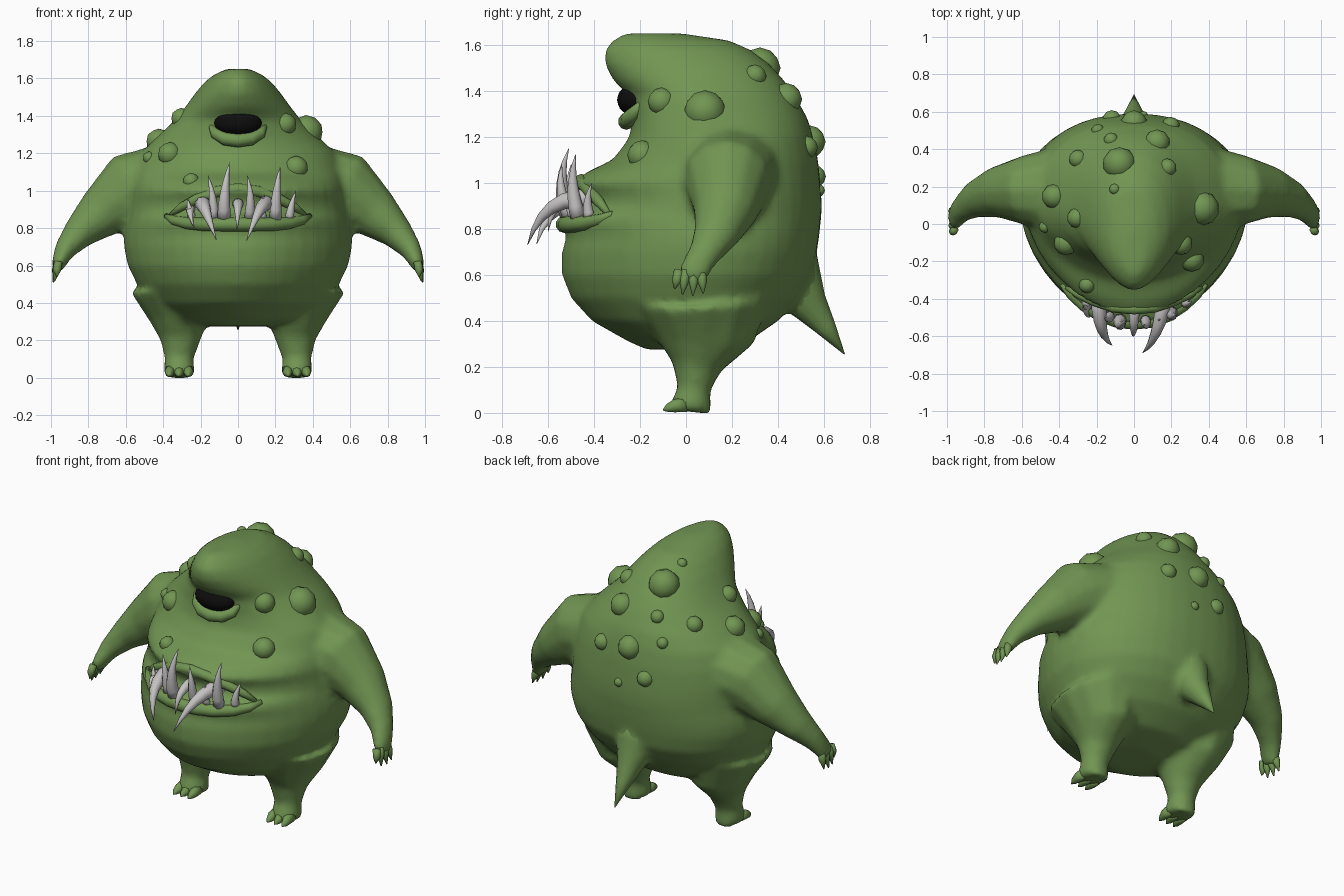
import bpy, bmesh, math
from mathutils import Vector


def material(name, rgb):
    m = bpy.data.materials.new(name)
    m.diffuse_color = (*rgb, 1)
    return m


SKIN = material("green skin", (0.165, 0.30, 0.085))
IVORY = material("grey ivory", (0.56, 0.54, 0.54))
BLACK = material("black", (0.004, 0.004, 0.004))


def make(name, bm, mat):
    bmesh.ops.recalc_face_normals(bm, faces=bm.faces)
    me = bpy.data.meshes.new(name)
    bm.to_mesh(me)
    bm.free()
    me.materials.append(mat)
    for p in me.polygons:
        p.use_smooth = True
    ob = bpy.data.objects.new(name, me)
    bpy.context.collection.objects.link(ob)
    return ob


def loft(bm, rings):
    """Skin a list of closed point rings and cap both ends."""
    vr = [[bm.verts.new(p) for p in r] for r in rings]
    n = len(vr[0])
    for a, b in zip(vr, vr[1:]):
        for i in range(n):
            j = (i + 1) % n
            bm.faces.new((a[i], a[j], b[j], b[i]))
    bm.faces.new(vr[0])
    bm.faces.new(vr[-1])


def tube(bm, path, side=(0, 1, 0), n=12):
    """Loft ellipses along a path of (point, radius along side, other radius)."""
    pts = [Vector(p[0]) for p in path]
    rings = []
    for i, (_, r1, r2) in enumerate(path):
        t = (pts[min(i + 1, len(pts) - 1)] - pts[max(i - 1, 0)]).normalized()
        u = Vector(side)
        u = (u - t * u.dot(t)).normalized()
        v = t.cross(u)
        rings.append([pts[i] + u * r1 * math.cos(a) + v * r2 * math.sin(a)
                      for a in (2 * math.pi * k / n for k in range(n))])
    loft(bm, rings)


def ball(name, c, r, mat, sub=3):
    bm = bmesh.new()
    bmesh.ops.create_icosphere(bm, subdivisions=sub, radius=1)
    for v in bm.verts:
        v.co = Vector(c) + Vector(v.co[i] * r[i] for i in range(3))
    return make(name, bm, mat)


def bez(a, b, c, t):
    return Vector(a) * (1 - t) ** 2 + Vector(b) * 2 * t * (1 - t) + Vector(c) * t * t


# torso and head: z, half width, front y, back y, y of widest point
TORSO = [
    (.275, .16, -.17, .10, -.02), (.31, .34, -.25, .27, 0), (.40, .46, -.41, .40, .03),
    (.50, .54, -.50, .49, .06), (.60, .59, -.54, .55, .08), (.70, .61, -.54, .57, .1),
    (.77, .61, -.52, .58, .1), (.82, .60, -.54, .585, .1), (.86, .59, -.53, .59, .1),
    (.88, .59, -.46, .59, .1), (.94, .585, -.45, .59, .1), (1.0, .58, -.49, .585, .1),
    (1.05, .57, -.43, .58, .1), (1.1, .56, -.32, .575, .1), (1.2, .52, -.245, .555, .1),
    (1.28, .44, -.235, .53, .1), (1.38, .335, -.25, .475, .08), (1.45, .28, -.32, .425, .05),
    (1.52, .23, -.355, .36, .02), (1.58, .18, -.355, .28, -.03), (1.62, .13, -.32, .19, -.08),
    (1.652, .06, -.27, -.02, -.15)]


def section(z, w, yf, yb, yc, n=40):
    pts = []
    for k in range(n):
        a = 2 * math.pi * k / n
        c, s = math.cos(a), math.sin(a)
        e = 2 / 1.8 if s < 0 else 2 / 2.2
        r = (yc - yf) if s < 0 else (yb - yc)
        pts.append((w * math.copysign(abs(c) ** e, c),
                    yc + r * math.copysign(abs(s) ** e, s), z))
    return pts


bm = bmesh.new()
loft(bm, [section(*t) for t in TORSO])
TAIL = [((0, .40, .70), .16, .17), ((0, .47, .56), .12, .13), ((0, .54, .465), .075, .08),
        ((0, .61, .37), .04, .045), ((0, .69, .255), .002, .002)]
tube(bm, TAIL[:4], (1, 0, 0))
for s in (-1, 1):
    # arm
    tube(bm, [((s * .36, .19, 1.06), .24, .20), ((s * .58, .18, 1.0), .19, .205),
              ((s * .73, .17, .88), .14, .14), ((s * .85, .13, .775), .10, .09),
              ((s * .925, .075, .685), .07, .06), ((s * .955, .035, .62), .068, .042),
              ((s * .97, .02, .575), .055, .03)])
    # leg
    tube(bm, [((s * .34, .07, .50), .24, .30), ((s * .31, .08, .32), .165, .22),
              ((s * .308, .045, .2), .108, .11), ((s * .315, .035, .1), .078, .072),
              ((s * .315, .025, .05), .085, .088), ((s * .315, .02, .005), .085, .09)],
         (1, 0, 0))
body = make("body", bm, SKIN)

# blend limbs, torso and tail into one skin
bpy.context.view_layer.objects.active = body
body.select_set(True)
m = body.modifiers.new("blend", 'REMESH')
m.mode, m.voxel_size, m.use_smooth_shade = 'VOXEL', .02, True
m2 = body.modifiers.new("soften", 'SMOOTH')
m2.factor, m2.iterations = .5, 7
for name in ("blend", "soften"):
    bpy.ops.object.modifier_apply(modifier=name)
for p in body.data.polygons:
    p.use_smooth = True

# pointed tail
bm = bmesh.new()
tube(bm, TAIL, (1, 0, 0))
make("tail", bm, SKIN)

# fingers and toes
for s, label in ((-1, "left"), (1, "right")):
    bm = bmesh.new()
    for y, ty, tz, dx in ((-.03, -.05, .54, .0), (.0, -.015, .515, .01),
                          (.035, .03, .51, .015), (.065, .075, .52, .015)):
        x = s * (.968 + dx * .3)
        tube(bm, [((x - s * .008, y, .62), .022, .022), ((x, (y + ty) / 2, .575), .022, .022),
                  ((x + s * dx, ty, tz), .003, .003)], n=8)
    make(label + "_fingers", bm, SKIN)
    bm = bmesh.new()
    for dx in (-.05, 0, .05):
        x = s * .315 + dx
        tube(bm, [((x, 0, .038), .027, .034), ((x, -.05, .03), .027, .028),
                  ((x * 1.01, -.08, .02), .018, .018), ((x * 1.01, -.1, .012), .003, .003)],
             (1, 0, 0), 8)
    make(label + "_toes", bm, SKIN)


# lips and eyelid: mirrored half paths thickened in the middle
def lip(name, half, r):
    pts = half + [(-x, y, z) for x, y, z in half[-2::-1]]
    k = len(half) - 1
    bm = bmesh.new()
    tube(bm, [(p, r * (1 - .6 * (abs(i - k) / k) ** 3), r * (1 - .6 * (abs(i - k) / k) ** 3))
              for i, p in enumerate(pts)], (0, 0, 1), 10)
    make(name, bm, SKIN)


lip("lower_lip", [(-.385, -.32, .865), (-.34, -.375, .84), (-.27, -.435, .825),
                  (-.18, -.49, .82), (-.09, -.52, .82), (0, -.53, .82)], .037)
lip("upper_lip", [(-.36, -.34, .87), (-.3, -.375, .915), (-.22, -.41, .955),
                  (-.11, -.445, .995), (0, -.455, 1.01)], .03)
lip("lower_eyelid", [(-.145, -.19, 1.35), (-.12, -.225, 1.305), (-.07, -.25, 1.277),
                     (0, -.26, 1.268)], .036)
ball("eye", (0, -.215, 1.362), (.128, .085, .072), BLACK)

# teeth: base, bend, tip, radius
TEETH = [
    ((-.245, -.43, .85), (-.26, -.46, .90), (-.27, -.43, .96), .022),
    ((-.13, -.49, .85), (-.13, -.52, .98), (-.16, -.50, 1.08), .027),
    ((-.075, -.51, .85), (-.08, -.57, 1.0), (-.045, -.51, 1.15), .036),
    ((.06, -.51, .85), (.075, -.56, .98), (.05, -.54, 1.08), .028),
    ((.2, -.47, .85), (.2, -.51, 1.0), (.225, -.48, 1.125), .033),
    ((.275, -.42, .85), (.28, -.44, .92), (.31, -.41, 1.0), .024),
    ((.135, -.49, .85), (.12, -.52, .92), (.14, -.51, .98), .02),
    ((-.19, -.40, .93), (-.19, -.60, .94), (-.115, -.65, .735), .042),
    ((.16, -.40, .93), (.13, -.62, .96), (.045, -.69, .73), .042),
    ((0, -.44, .93), (0, -.59, .94), (-.005, -.60, .79), .03),
    ((-.25, -.38, .90), (-.27, -.49, .91), (-.235, -.50, .80), .024)]
for i, (a, b, c, r) in enumerate(TEETH):
    bm = bmesh.new()
    tube(bm, [(bez(a, b, c, k / 6), r * (1 - (k / 6) ** 1.5) + .001,
               r * (1 - (k / 6) ** 1.5) + .001) for k in range(7)], (1, 0, 0), 9)
    make("tooth_%d" % (i + 1), bm, IVORY)

# warts settled on the skin: x, y, z, radius
WARTS = [
    (-.09, .35, 1.54, .09), (.14, .48, 1.40, .07), (.19, .31, 1.48, .05),
    (-.14, .50, 1.40, .04), (-.33, .37, 1.36, .05), (-.46, .15, 1.30, .068),
    (-.50, -.03, 1.19, .033), (-.37, -.11, 1.20, .065), (-.32, .03, 1.40, .055),
    (.40, .08, 1.35, .092), (.29, -.14, 1.375, .062), (.31, -.19, 1.12, .066),
    (-.24, -.31, 1.02, .045), (-.11, .19, 1.60, .03), (0, .58, 1.19, .072),
    (.05, .60, .97, .028), (-.12, .57, 1.03, .05), (.2, .54, 1.16, .05),
    (-.2, .52, 1.25, .035)]
for i, (x, y, z, r) in enumerate(WARTS):
    _, p, n, _ = body.closest_point_on_mesh((x, y, z))
    ball("wart_%d" % (i + 1), p - n * r * .3, (r, r, r), SKIN, 2)
